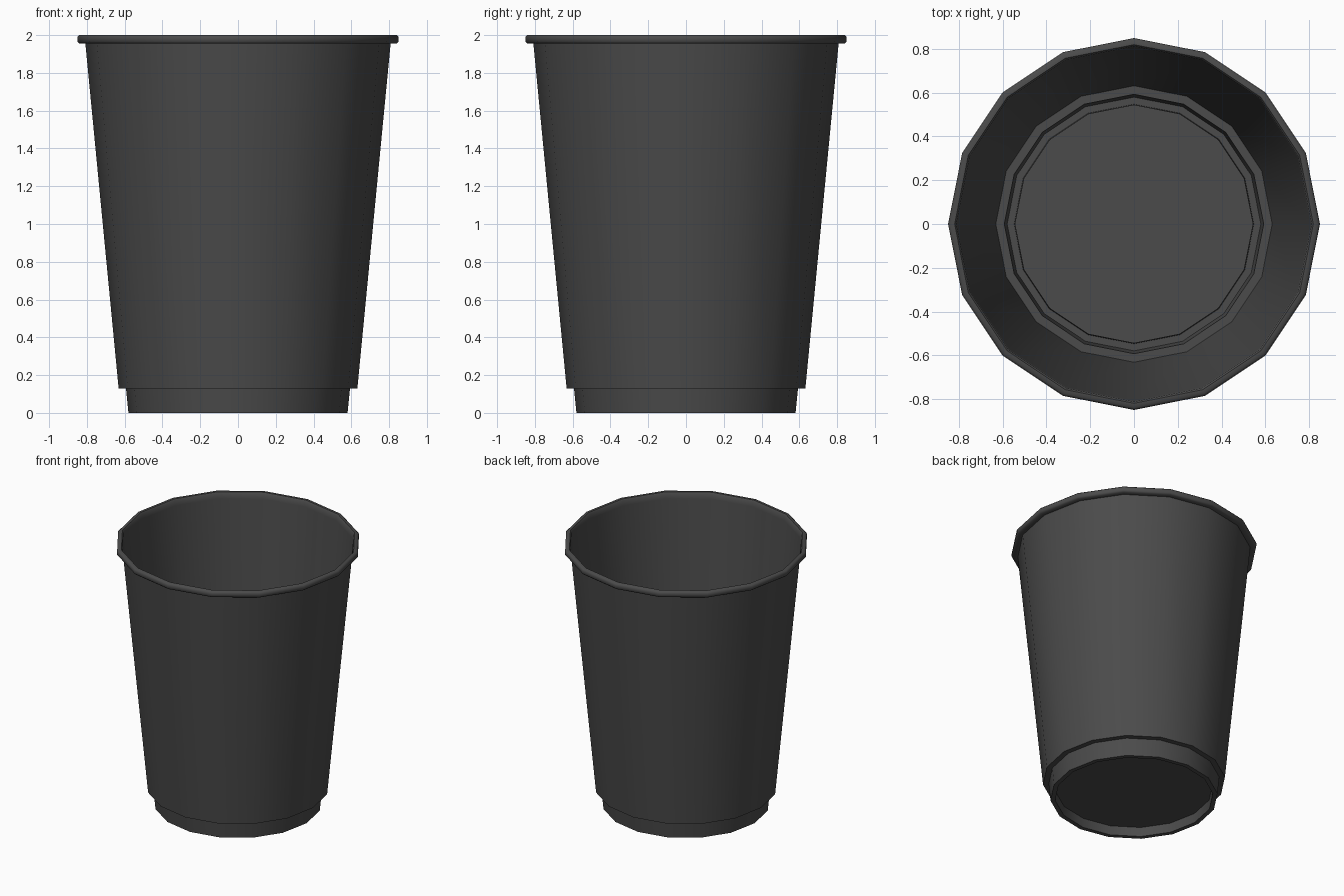
import bpy, bmesh, math

if "Cube" in bpy.data.objects:
    bpy.data.objects.remove(bpy.data.objects["Cube"])

SIDES = 16

paper = bpy.data.materials.new("dark_grey_paper")
paper.diffuse_color = (0.07, 0.07, 0.07, 1)
paper.use_nodes = True
paper.node_tree.nodes["Principled BSDF"].inputs["Base Color"].default_value = paper.diffuse_color


def lathe(name, profile, cap_end=False):
    """Spin (radius, height) points, listed top to bottom, around z."""
    bm = bmesh.new()
    rings = []
    for r, z in profile:
        rings.append([bm.verts.new((r * math.cos(2 * math.pi * i / SIDES),
                                    r * math.sin(2 * math.pi * i / SIDES), z))
                      for i in range(SIDES)])
    for a, b in zip(rings, rings[1:]):
        for i in range(SIDES):
            j = (i + 1) % SIDES
            bm.faces.new((a[i], b[i], b[j], a[j]))
    if cap_end:
        bm.faces.new(rings[-1][::-1])
    mesh = bpy.data.meshes.new(name)
    bm.to_mesh(mesh)
    bm.free()
    mesh.materials.append(paper)
    obj = bpy.data.objects.new(name, mesh)
    bpy.context.collection.objects.link(obj)
    bpy.ops.object.select_all(action='DESELECT')
    obj.select_set(True)
    bpy.context.view_layer.objects.active = obj
    bpy.ops.object.shade_smooth_by_angle(angle=math.radians(50))
    return obj


# Rolled rim around the mouth
lathe("rolled_rim", [(0.808, 1.955), (0.812, 1.99), (0.82, 2.0), (0.84, 2.0),
                     (0.85, 1.99), (0.85, 1.965), (0.84, 1.955), (0.808, 1.955)])

# Thin tapered wall, stepped in at the foot and folded under to a recessed floor
lathe("cup_body", [(0.808, 1.955), (0.632, 0.13), (0.593, 0.13), (0.58, 0.0),
                   (0.548, 0.0), (0.545, 0.07)], cap_end=True)
